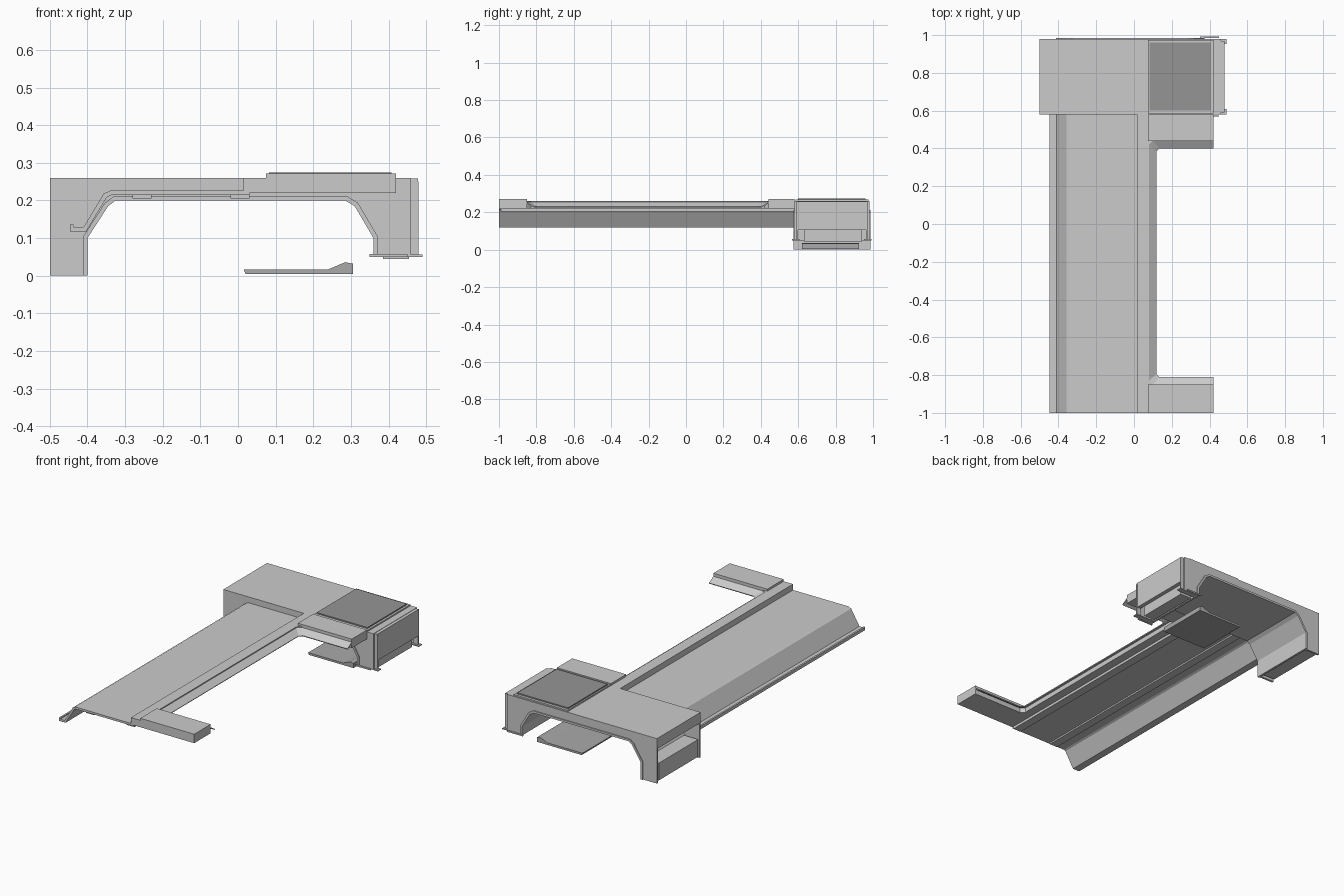
import bpy, bmesh
from mathutils import Vector

if "Cube" in bpy.data.objects:
    bpy.data.objects.remove(bpy.data.objects["Cube"])


def prism(name, pts, lo, hi, axis='Y'):
    """Extrude a closed outline: (x, z) along Y, or (x, y) along Z."""
    bm = bmesh.new()
    at = (lambda p, d: (p[0], d, p[1])) if axis == 'Y' else (lambda p, d: (p[0], p[1], d))
    f = bm.faces.new([bm.verts.new(at(p, lo)) for p in pts])
    ext = bmesh.ops.extrude_face_region(bm, geom=[f])
    verts = [v for v in ext['geom'] if isinstance(v, bmesh.types.BMVert)]
    shift = Vector(at((0, 0), hi - lo))
    bmesh.ops.translate(bm, verts=verts, vec=shift)
    bmesh.ops.recalc_face_normals(bm, faces=bm.faces)
    me = bpy.data.meshes.new(name)
    bm.to_mesh(me)
    bm.free()
    ob = bpy.data.objects.new(name, me)
    bpy.context.collection.objects.link(ob)
    return ob


def box(name, x0, x1, y0, y1, z0, z1):
    return prism(name, [(x0, y0), (x1, y0), (x1, y1), (x0, y1)], z0, z1, 'Z')


def strip(name, path, lo, hi, t=0.01):
    """Bent sheet: an open (x, z) path, thickened downwards to its right side."""
    v = [Vector(p) for p in path]
    off = []
    for i, p in enumerate(v):
        dirs = [(v[j + 1] - v[j]).normalized() for j in (i - 1, i) if 0 <= j < len(v) - 1]
        n = sum((Vector((d.y, -d.x)) for d in dirs), Vector((0, 0))).normalized()
        k = n.dot(Vector((dirs[0].y, -dirs[0].x)))
        off.append(p + n * t / k)
    return prism(name, [tuple(p) for p in v + off[::-1]], lo, hi)


def dark(ob, g=0.3):
    m = bpy.data.materials.new(ob.name)
    m.diffuse_color = (g, g, g, 1)
    m.use_nodes = True
    m.node_tree.nodes["Principled BSDF"].inputs["Base Color"].default_value = m.diffuse_color
    ob.data.materials.append(m)


# Gantry: arched end plates front and back
ARCH = [(-0.4, 0.0), (-0.4, 0.1), (-0.345, 0.185), (-0.325, 0.2),
        (0.285, 0.2), (0.31, 0.185), (0.36, 0.1), (0.36, 0.05)]
outline = [(-0.5, 0.0)] + ARCH + [(0.46, 0.05), (0.46, 0.26), (-0.5, 0.26)]
for name, y in (('front', 0.58), ('back', 0.968)):
    prism('gantry_' + name + '_plate', outline, y, y + 0.012)

# Tunnel lining, raised arch rim on both plates, roof
strip('tunnel_lining', ARCH, 0.585, 0.975, -0.012)
for name, y in (('front', 0.574), ('back', 0.98)):
    strip('arch_rim_' + name, ARCH, y, y + 0.006, -0.012)
box('gantry_roof', -0.5, 0.46, 0.585, 0.975, 0.235, 0.26)

# Left side: upper band and lower leg box with an open window between
box('left_upper_band', -0.5, -0.488, 0.585, 0.975, 0.2, 0.245)
box('left_leg_box', -0.498, -0.405, 0.6, 0.96, 0.01, 0.11)

# Right side: cover, drive box under it and thin mounting tabs
box('right_cover', 0.455, 0.478, 0.59, 0.97, 0.105, 0.258)
box('right_drive_box', 0.385, 0.455, 0.63, 0.94, 0.045, 0.11)
for i, y in enumerate((0.59, 0.962)):
    box(f'right_side_leg_{i}', 0.45, 0.48, y, y + 0.008, 0.05, 0.25)
    box(f'right_side_foot_{i}', 0.36, 0.49, y - 0.01, y + 0.018, 0.05, 0.056)
for i, y in enumerate((0.568, 0.986)):
    box(f'end_tab_{i}', 0.35, 0.45, y, y + 0.006, 0.05, 0.058)

# Raised roof panel with glass screen
box('roof_panel', 0.075, 0.42, 0.585, 0.975, 0.255, 0.268)
dark(box('roof_screen', 0.083, 0.408, 0.6, 0.96, 0.264, 0.275))

# Long deck: bent sheet with a turned-out foot on the left
strip('deck_sheet', [(-0.447, 0.13), (-0.41, 0.13), (-0.357, 0.218), (-0.34, 0.226),
                     (0.03, 0.226)], -1, 0.58, 0.012)
box('deck_edge_lip', -0.447, -0.437, -1, 0.58, 0.12, 0.136)
for i, x in enumerate((-0.28, -0.02)):
    box(f'deck_rib_{i}', x, x + 0.05, -0.99, 0.58, 0.205, 0.215)

# C-shaped rail with two arms, a cap on each arm
C = [(0.015, -1), (0.42, -1), (0.42, -0.85), (0.1, -0.85), (0.08, -0.83),
     (0.08, 0.42), (0.1, 0.44), (0.42, 0.44), (0.42, 0.58), (0.015, 0.58)]
prism('c_rail', C, 0.22, 0.26, 'Z')
for name, y0, y1 in (('front', -1, -0.85), ('back', 0.44, 0.58)):
    box(f'arm_cap_{name}', 0.075, 0.42, y0, y1, 0.255, 0.272)

# Sloping skirt along the inside of the C
upper = [(0.42, -0.852), (0.1, -0.852), (0.078, -0.83), (0.078, 0.42), (0.1, 0.442), (0.42, 0.442)]
lower = [(0.42, -0.812), (0.135, -0.812), (0.117, -0.795), (0.117, 0.385), (0.135, 0.402), (0.42, 0.402)]
bm = bmesh.new()
up = [bm.verts.new((x, y, 0.252)) for x, y in upper]
dn = [bm.verts.new((x, y, 0.228)) for x, y in lower]
for i in range(len(up) - 1):
    bm.faces.new((up[i], dn[i], dn[i + 1], up[i + 1]))
bmesh.ops.recalc_face_normals(bm, faces=bm.faces)
me = bpy.data.meshes.new('c_rail_skirt')
bm.to_mesh(me)
bm.free()
skirt = bpy.data.objects.new('c_rail_skirt', me)
bpy.context.collection.objects.link(skirt)
mod = skirt.modifiers.new('thickness', 'SOLIDIFY')
mod.thickness = 0.006
mod.offset = 0

# Low tray under the gantry, with an upturned end
dark(prism('tray', [(0.02, 0.005), (0.305, 0.005), (0.305, 0.032), (0.285, 0.036),
                    (0.24, 0.017), (0.015, 0.017)], 0.62, 0.925), 0.4)
